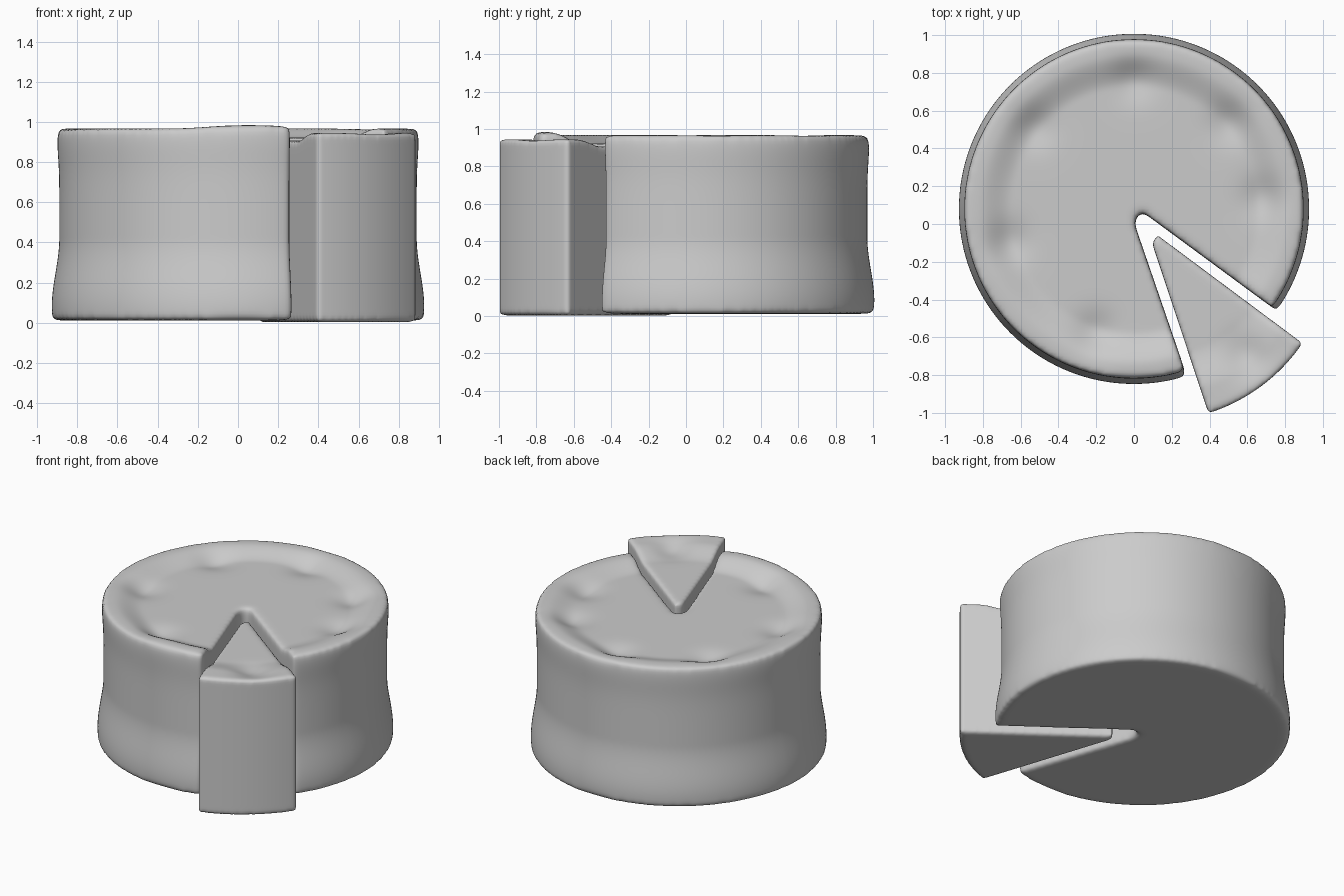
import bpy, bmesh, math
from mathutils import Vector

if "Cube" in bpy.data.objects:
    bpy.data.objects.remove(bpy.data.objects["Cube"])


def gauss(d, s):
    return math.exp(-(d / s) ** 2)


def step(a, b, x):
    t = min(max((x - a) / (b - a), 0), 1)
    return t * t * (3 - 2 * t)


def arc(cx, cy, r, a0, a1, n):
    return [(cx + r * math.cos(math.radians(a0 + (a1 - a0) * i / n)),
             cy + r * math.sin(math.radians(a0 + (a1 - a0) * i / n))) for i in range(n + 1)]


def soft_prism(name, outline, z0, z1, voxel, rounds, shape):
    """Extrude an outline, soften its edges, then sculpt it with shape(co)."""
    bm = bmesh.new()
    face = bm.faces.new([bm.verts.new((x, y, z0)) for x, y in outline])
    ext = bmesh.ops.extrude_face_region(bm, geom=[face])
    for v in ext["geom"]:
        if isinstance(v, bmesh.types.BMVert):
            v.co.z = z1
    bmesh.ops.triangulate(bm, faces=[f for f in bm.faces if len(f.verts) > 4])
    bmesh.ops.recalc_face_normals(bm, faces=bm.faces)
    me = bpy.data.meshes.new(name)
    bm.to_mesh(me)
    bm.free()
    ob = bpy.data.objects.new(name, me)
    bpy.context.collection.objects.link(ob)
    rm = ob.modifiers.new("remesh", 'REMESH')
    rm.mode = 'VOXEL'
    rm.voxel_size = voxel
    sm = ob.modifiers.new("soften", 'SMOOTH')
    sm.factor = 0.5
    sm.iterations = rounds
    dg = bpy.context.evaluated_depsgraph_get()
    baked = bpy.data.meshes.new_from_object(ob.evaluated_get(dg))
    ob.modifiers.clear()
    ob.data = baked
    for v in baked.vertices:
        v.co = shape(v.co.copy())
    for p in baked.polygons:
        p.use_smooth = True
    return ob


CX, CY = 0.0, 0.08
DENTS = [(0.68 * math.cos(math.radians(a)), CY + 0.68 * math.sin(math.radians(a)))
         for a in (90, 141, 195, 253, 5, 42)]


# Cake: flared foot, raised rim and thumb dents around the top
def shape_cake(co):
    x, y, z = co
    r = math.hypot(x - CX, y - CY)
    flare = 1 + 0.042 * (1 - step(0.08, 0.42, z)) + 0.01 * gauss(z - 0.86, 0.1)
    top = step(0.6, 0.92, z)
    front = gauss(math.hypot(x - 0.05, y + 0.75), 0.3)
    dz = (0.045 + 0.017 * front) * step(0.64, 0.82, r)
    dz -= sum(0.03 * gauss(math.hypot(x - a, y - b), 0.11) for a, b in DENTS)
    return Vector((CX + (x - CX) * flare, CY + (y - CY) * flare, z + top * dz))


a_left, a_right = -72.5, -35.5
cake_outline = arc(CX, CY, 0.89, a_right, 360 + a_left, 160)
cake_outline += [(0.0, 0.01), (0.015, 0.055), (0.05, 0.06)]
soft_prism("cake_body", cake_outline, 0.012, 0.922, 0.018, 16, shape_cake)


# Slice: straight walls with a raised outer rim and one dent
def shape_slice(co):
    x, y, z = co
    r = math.hypot(x - 0.13, y + 0.09)
    top = step(0.6, 0.9, z)
    dz = 0.038 * step(0.6, 0.82, r)
    dz -= 0.04 * gauss(math.hypot(x - 0.6, y + 0.7), 0.11)
    return Vector((x, y, z + top * dz))


slice_outline = [(0.125, -0.06), (0.095, -0.10)]
slice_outline += arc(0.11, -0.10, 0.945, -72.5, -34.2, 30)
soft_prism("cake_slice", slice_outline, 0.003, 0.907, 0.016, 5, shape_slice)
